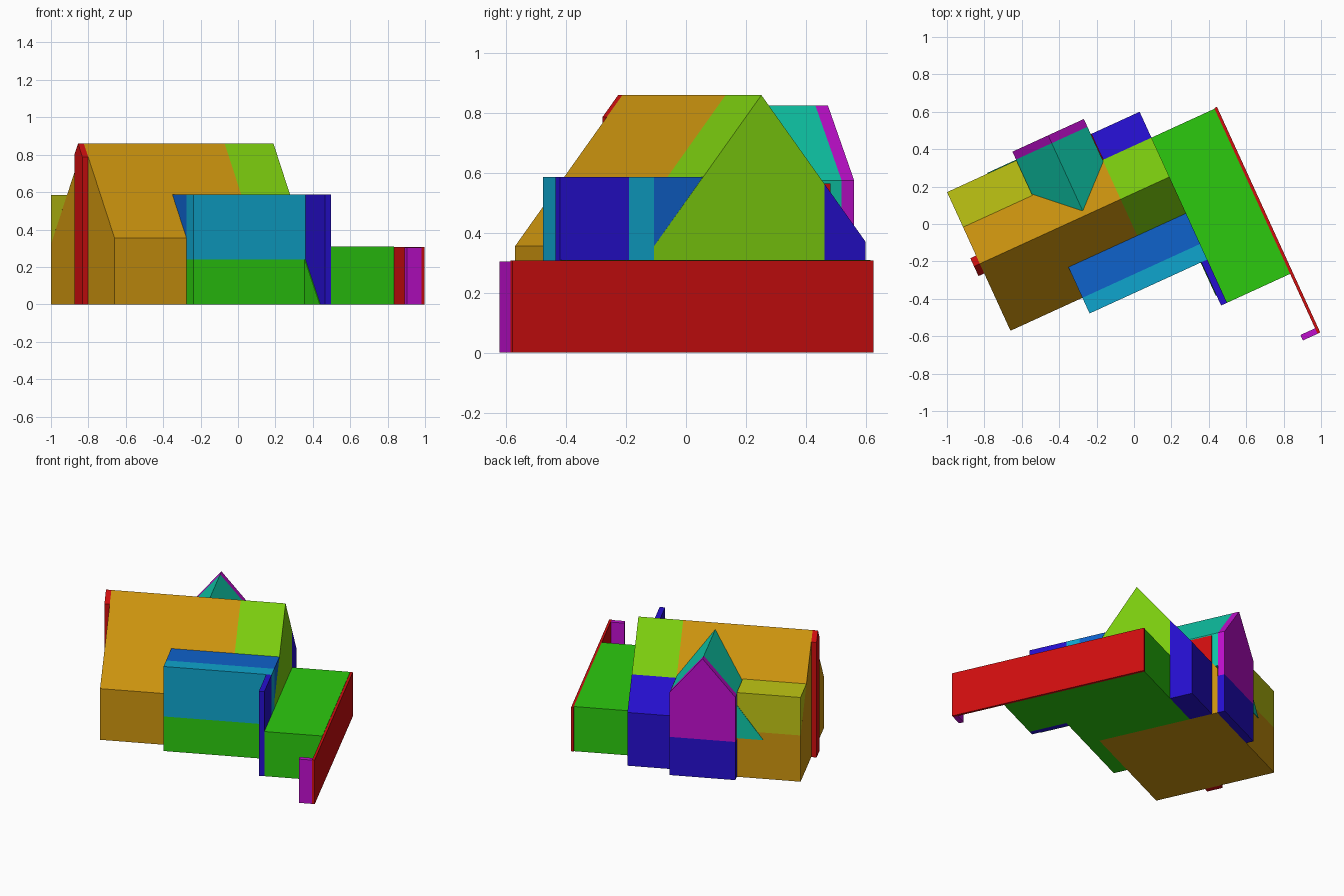
import bpy, bmesh, math
from mathutils import Matrix

if "Cube" in bpy.data.objects:
    bpy.data.objects.remove(bpy.data.objects["Cube"])

TURN = Matrix.Rotation(math.radians(24.6), 4, 'Z')   # whole building is turned on its plot


def lin(c):
    c /= 255
    return c / 12.92 if c < 0.04045 else ((c + 0.055) / 1.055) ** 2.4


def colour(name, r, g, b):
    m = bpy.data.materials.new(name)
    m.diffuse_color = (lin(r), lin(g), lin(b), 1)
    m.use_nodes = True
    m.node_tree.nodes["Principled BSDF"].inputs["Base Color"].default_value = m.diffuse_color
    return m


ochre = colour("ochre", 207, 150, 15)
lime = colour("lime", 126, 208, 15)
green = colour("green", 44, 202, 15)
indigo = colour("indigo", 38, 15, 208)
cyan = colour("cyan", 15, 165, 205)
azure = colour("azure", 15, 98, 203)
olive = colour("olive", 192, 198, 20)
magenta = colour("magenta", 192, 15, 206)
red = colour("red", 208, 14, 15)
teal = colour("teal", 15, 200, 168)


def prism(name, mat, profile, start, end, axis='X'):
    """Extrude a profile, (y, z) along x or (x, z) along y."""
    bm = bmesh.new()
    rings = []
    for t in (start, end):
        rings.append([bm.verts.new((t, a, z) if axis == 'X' else (a, t, z)) for a, z in profile])
    for ring in rings:
        bm.faces.new(ring)
    n = len(profile)
    for i in range(n):
        j = (i + 1) % n
        bm.faces.new((rings[0][i], rings[0][j], rings[1][j], rings[1][i]))
    bmesh.ops.recalc_face_normals(bm, faces=bm.faces)
    bmesh.ops.transform(bm, matrix=TURN, verts=bm.verts)
    me = bpy.data.meshes.new(name)
    bm.to_mesh(me)
    bm.free()
    me.materials.append(mat)
    ob = bpy.data.objects.new(name, me)
    bpy.context.collection.objects.link(ob)
    return ob


def box(name, mat, x0, x1, y0, y1, z0, z1):
    return prism(name, mat, [(y0, z0), (y1, z0), (y1, z1), (y0, z1)], x0, x1)


RIDGE_Y, RIDGE_Z, SLOPE = 0.15, 0.86, 1.28
LEFT, MID, RIGHT = -0.838, -0.01, 0.277
FRONT, BACK = -0.244, 0.571


def roof(y):
    return RIDGE_Z - SLOPE * abs(y - RIDGE_Y)


# Main gabled house, left and right halves
prism("house_left", ochre, [(FRONT, 0), (BACK, 0), (BACK, roof(BACK)),
      (RIDGE_Y, RIDGE_Z), (FRONT, roof(FRONT))], LEFT, MID)
box("house_right_base", green, MID, RIGHT, FRONT, 0.381, 0, 0.28)
prism("house_right", lime, [(FRONT, 0.28), (0.381, 0.28), (0.381, roof(0.381)),
      (RIDGE_Y, RIDGE_Z), (FRONT, roof(FRONT))], MID, RIGHT)
prism("house_right_back", indigo, [(0.381, 0), (0.533, 0), (0.533, roof(0.533)),
      (0.381, roof(0.381))], MID, RIGHT)

# Flat-topped shed dormer at the back left
prism("back_shed_dormer", olive, [(BACK, roof(BACK)), (BACK, 0.585), (0.365, 0.585)], LEFT, -0.43)
prism("back_shed_panel", teal, [(-0.43, 0.27), (-0.43, 0.50), (-0.60, 0.27)], BACK, BACK + 0.004, 'Y')

# Gabled dormer at the back
D0, D1 = -0.43, MID
DC = (D0 + D1) / 2


def gable(z):
    return [(D0, z), (D1, z), (D1, 0.575), (DC, 0.825), (D0, 0.575)]


prism("gable_dormer", teal, gable(0.34), 0.18, 0.576, 'Y')
prism("gable_dormer_front", magenta, gable(0.265), 0.576, 0.622, 'Y')
box("gable_dormer_base", indigo, D0, D1, BACK, 0.622, 0, 0.265)
prism("gable_dormer_side", red, [(0.381, 0.565), (0.533, 0.565), (0.533, roof(0.533))],
      D1, D1 + 0.005)

# Front bay with its flat roof running back into the main roof
BAY = -0.336
box("front_bay_base", green, -0.415, RIGHT, BAY, FRONT, 0, 0.24)
box("front_bay", cyan, -0.415, RIGHT, BAY, FRONT, 0.24, 0.587)
prism("front_bay_roof", azure, [(FRONT, roof(FRONT)), (FRONT, 0.587), (-0.064, 0.587)], -0.415, RIGHT)

# Fin wall beside the bay
box("fin_wall", indigo, 0.242, RIGHT, -0.59, BAY, 0, 0.587)
prism("fin_wall_panel", green, [(BAY, 0), (BAY, 0.24), (-0.53, 0)], 0.238, 0.242)

# Low wing, its long outer wall and short return
box("low_wing", green, RIGHT, 0.648, -0.59, 0.381, 0, 0.31)
box("garden_wall", red, 0.648, 0.664, -0.942, 0.385, 0, 0.307)
box("garden_wall_return", magenta, 0.562, 0.648, -0.942, -0.91, 0, 0.304)

# Chimney breast on the left gable
prism("chimney_breast", red, [(0.093, 0), (0.198, 0), (0.198, roof(0.198)),
      (RIDGE_Y, RIDGE_Z), (0.093, roof(0.093))], -0.872, LEFT)
